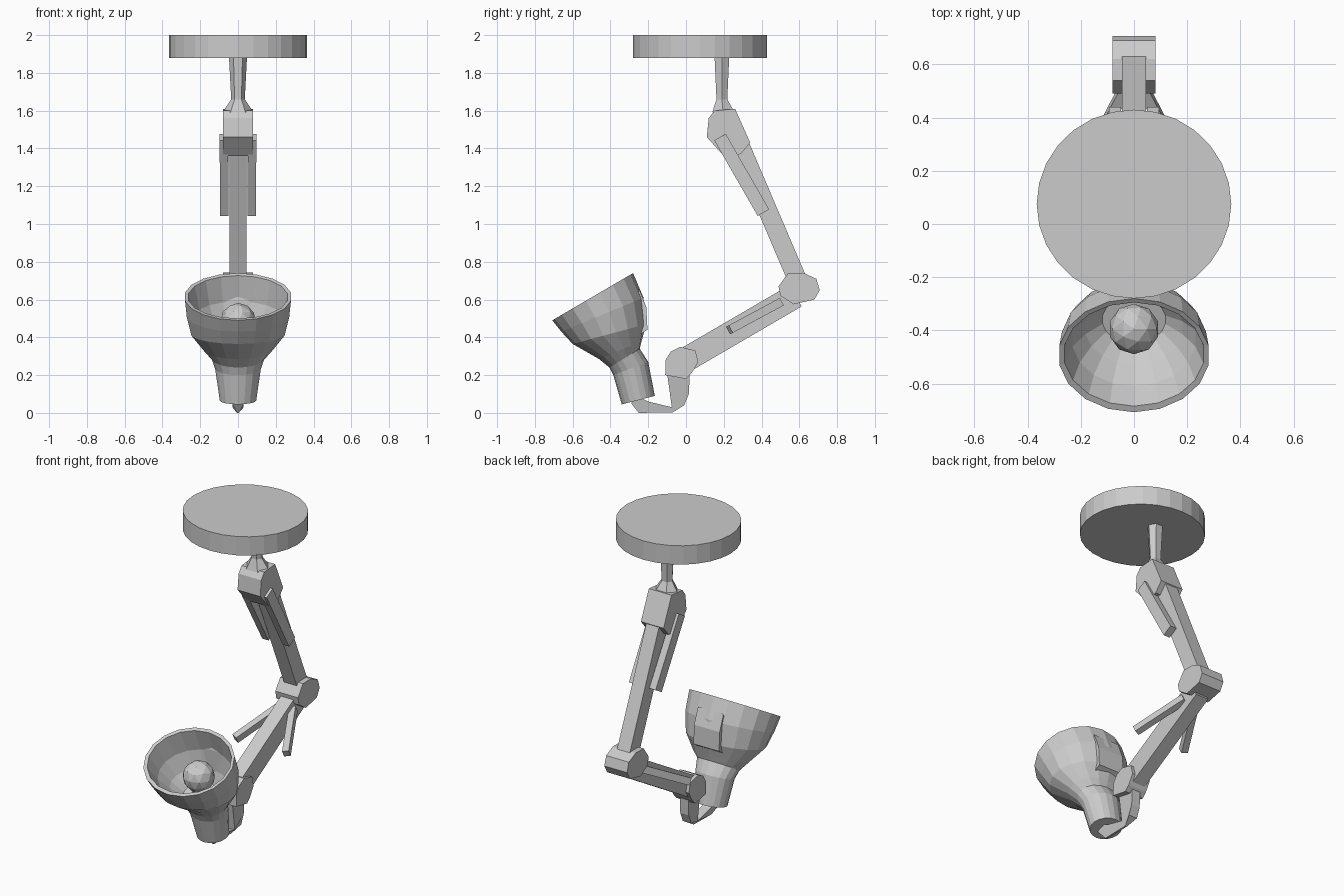
import bpy, bmesh
from math import sin, cos, pi
from mathutils import Vector

if "Cube" in bpy.data.objects:
    bpy.data.objects.remove(bpy.data.objects["Cube"])


def finish(bm, name):
    bmesh.ops.recalc_face_normals(bm, faces=bm.faces)
    me = bpy.data.meshes.new(name)
    bm.to_mesh(me)
    bm.free()
    ob = bpy.data.objects.new(name, me)
    bpy.context.collection.objects.link(ob)
    return ob


def skin(name, rings):
    """Join equal rings of points into a closed, capped body."""
    bm = bmesh.new()
    vs = [[bm.verts.new(p) for p in r] for r in rings]
    n = len(vs[0])
    for a, b in zip(vs, vs[1:]):
        for i in range(n):
            j = (i + 1) % n
            bm.faces.new((a[i], a[j], b[j], b[i]))
    bm.faces.new(vs[0])
    bm.faces.new(vs[-1])
    return finish(bm, name)


def side_ring(left, right, hx, n, turn=0.0):
    """Ellipse seen edge-on in the side view from left to right (y, z)."""
    l, r = Vector((0, *left)), Vector((0, *right))
    c, h = (l + r) / 2, (r - l) / 2
    return [c + h * cos(2 * pi * i / n + turn) + Vector((hx * sin(2 * pi * i / n + turn), 0, 0))
            for i in range(n)]


def prism(name, outline, half):
    """Side-view outline (y, z) given width in x; half may be a function of z."""
    w = half if callable(half) else (lambda z: half)
    return skin(name, [[(s * w(z), y, z) for y, z in outline] for s in (-1, 1)])


def bar(name, a, b, wx, wd):
    """Rectangular rod from a to b, wx wide and wd deep."""
    a, b = Vector(a), Vector(b)
    d = (b - a).normalized()
    depth = d.cross(Vector((1, 0, 0))).normalized()
    side = depth.cross(d).normalized()
    off = [side * sx * wx / 2 + depth * sd * wd / 2
           for sx, sd in ((-1, -1), (1, -1), (1, 1), (-1, 1))]
    return skin(name, [[p + o for o in off] for p in (a, b)])


# ceiling plate
skin("mounting_plate", [side_ring((-0.28, z), (0.43, z), 0.366, 28) for z in (1.88, 2.0)])

# stem with flared foot
q = pi / 6
skin("stem", [side_ring((0.145, 1.89), (0.235, 1.89), 0.048, 6, q),
              side_ring((0.157, 1.66), (0.223, 1.66), 0.036, 6, q),
              side_ring((0.13, 1.59), (0.262, 1.6), 0.08, 6, q)])

# upper joint, arm and side springs
prism("upper_joint", [(0.15, 1.6), (0.12, 1.56), (0.11, 1.46), (0.2, 1.36),
                      (0.29, 1.37), (0.34, 1.43), (0.26, 1.61)], 0.08)
bar("upper_arm", (0, 0.25, 1.5), (0, 0.6, 0.68), 0.09, 0.1)
for s, tag in ((-1, "left"), (1, "right")):
    bar("upper_spring_" + tag, (s * 0.075, 0.18, 1.46), (s * 0.072, 0.41, 1.06), 0.045, 0.07)
    bar("lower_spring_" + tag, (s * 0.04, 0.5, 0.585), (s * 0.18, 0.23, 0.44), 0.04, 0.045)

# elbow and lower arm
prism("elbow", [(0.54, 0.74), (0.62, 0.742), (0.69, 0.71), (0.708, 0.65), (0.68, 0.6),
                (0.57, 0.575), (0.5, 0.62), (0.49, 0.67)], 0.08)
bar("lower_arm", (0, 0.58, 0.62), (0, 0.0, 0.282), 0.09, 0.13)

# wrist joint and bracket that carries the lamp head
prism("wrist_joint", [(-0.11, 0.2), (-0.108, 0.28), (-0.08, 0.325), (-0.03, 0.35),
                      (0.05, 0.33), (0.065, 0.27), (0.03, 0.21), (0.0, 0.18)], 0.065)
prism("head_bracket", [(-0.1, 0.21), (0.02, 0.21), (0.015, 0.1), (-0.01, 0.04), (-0.07, 0.003),
                       (-0.25, 0.0), (-0.29, 0.05), (-0.26, 0.09), (-0.2, 0.06), (-0.075, 0.03)],
      lambda z: 0.006 if z < 0.02 else 0.03)

# lamp head: socket, outer shell, rim, inner shell and floor
head = [((-0.34, 0.045), (-0.165, 0.09), 0.098),
        ((-0.385, 0.2), (-0.2, 0.27), 0.122),
        ((-0.405, 0.24), (-0.245, 0.34), 0.14),
        ((-0.46, 0.285), (-0.235, 0.38), 0.18),
        ((-0.6, 0.365), (-0.21, 0.47), 0.25),
        ((-0.66, 0.43), (-0.225, 0.61), 0.275),
        ((-0.708, 0.49), (-0.28, 0.74), 0.285),
        ((-0.685, 0.5), (-0.295, 0.727), 0.265),
        ((-0.61, 0.42), (-0.25, 0.59), 0.235),
        ((-0.53, 0.37), (-0.25, 0.47), 0.185),
        ((-0.45, 0.32), (-0.27, 0.39), 0.12)]
skin("lamp_head", [side_ring(l, r, hx, 18) for l, r, hx in head])

# raised pad on the back of the shade
prism("shade_back_pad", [(-0.25, 0.66), (-0.21, 0.56), (-0.204, 0.44), (-0.25, 0.41), (-0.26, 0.6)], 0.09)

# bulb and its neck
bm = bmesh.new()
bmesh.ops.create_icosphere(bm, subdivisions=2, radius=0.095)
bulb = finish(bm, "bulb")
bulb.location = (0, -0.395, 0.487)
skin("bulb_neck", [side_ring((-0.4, 0.33), (-0.31, 0.37), 0.05, 8),
                   side_ring((-0.44, 0.42), (-0.35, 0.46), 0.055, 8)])
